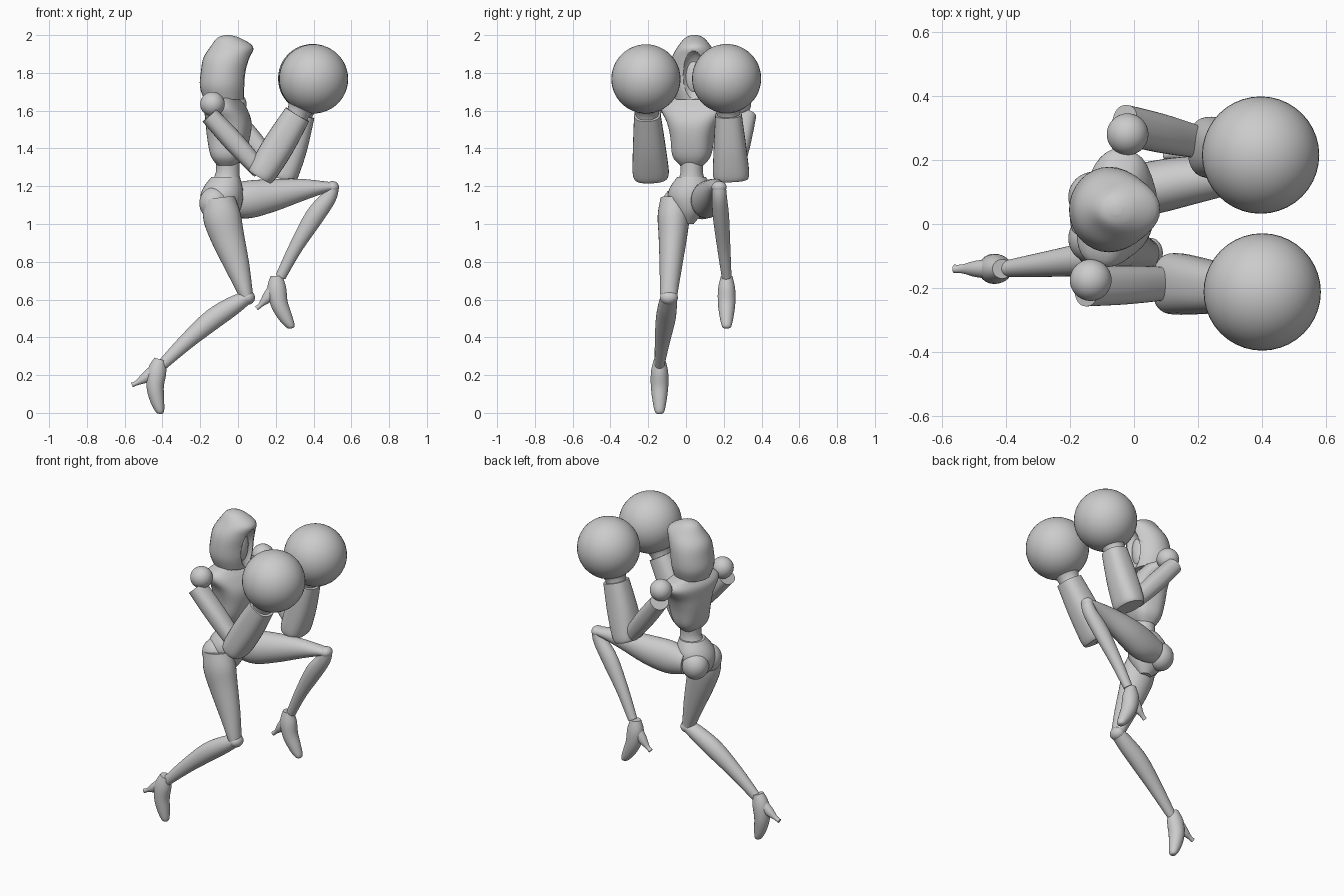
import bpy, bmesh
from math import cos, sin, pi, radians
from mathutils import Vector, Matrix

old = bpy.data.objects.get("Cube")
if old:
    bpy.data.objects.remove(old)

grey = bpy.data.materials.new("plain grey")
grey.use_nodes = True
COLOR = (0.6, 0.6, 0.6, 1)
grey.diffuse_color = COLOR
grey.node_tree.nodes["Principled BSDF"].inputs["Base Color"].default_value = COLOR


def finish(name, bm, angle=35):
    bmesh.ops.recalc_face_normals(bm, faces=bm.faces)
    mesh = bpy.data.meshes.new(name)
    bm.to_mesh(mesh)
    bm.free()
    mesh.materials.append(grey)
    ob = bpy.data.objects.new(name, mesh)
    bpy.context.collection.objects.link(ob)
    bpy.ops.object.select_all(action='DESELECT')
    ob.select_set(True)
    bpy.context.view_layer.objects.active = ob
    bpy.ops.object.shade_smooth_by_angle(angle=radians(angle))
    return ob


def ball(name, center, size):
    bm = bmesh.new()
    bmesh.ops.create_uvsphere(bm, u_segments=40, v_segments=24, radius=1)
    bmesh.ops.transform(bm, verts=bm.verts, matrix=Matrix.LocRotScale(Vector(center), None, Vector(size)))
    return finish(name, bm)


def curve_point(k, i, t):
    """Catmull-Rom interpolation of ring values."""
    p0, p1, p2, p3 = (k[min(max(i + d, 0), len(k) - 1)] for d in (-1, 0, 1, 2))
    return [b + t * ((c - a) / 2 + t * (a - 2.5 * b + 2 * c - d / 2 + t * (1.5 * (b - c) + (d - a) / 2)))
            for a, b, c, d in zip(p0, p1, p2, p3)]


def loft(name, rings, side=(0, 1, 0), axis=None, square=1.0, steps=4, sides=32, angle=35):
    """Rings are x, y, z, half depth, half width (along side)."""
    keys = [curve_point(rings, i, s / steps) for i in range(len(rings) - 1) for s in range(steps)]
    keys.append(list(rings[-1]))
    bm = bmesh.new()
    loops = []
    for n, key in enumerate(keys):
        tangent = axis or Vector(keys[min(n + 1, len(keys) - 1)][:3]) - Vector(keys[max(n - 1, 0)][:3])
        tangent = Vector(tangent).normalized()
        w = Vector(side)
        w = (w - tangent * w.dot(tangent)).normalized()
        d = w.cross(tangent)
        loop = []
        for j in range(sides):
            c, s = cos(2 * pi * j / sides), sin(2 * pi * j / sides)
            c = abs(c) ** square * (1 if c > 0 else -1)
            s = abs(s) ** square * (1 if s > 0 else -1)
            loop.append(bm.verts.new(Vector(key[:3]) + d * c * key[3] + w * s * key[4]))
        loops.append(loop)
    for a, b in zip(loops, loops[1:]):
        for j in range(sides):
            k = (j + 1) % sides
            bm.faces.new((a[j], a[k], b[k], b[j]))
    bm.faces.new(loops[0])
    bm.faces.new(loops[-1])
    return finish(name, bm, angle)


UP = (0, 0, 1)
TURN = (0.24, 0.97, 0)  # shoulder line of the twisted upper body

# Hood with a hollowed face opening, face and neck
hood = loft("hood", [(-.075, .045, 1.66, .105, .105), (-.08, .045, 1.73, .122, .13), (-.073, .045, 1.81, .123, .132),
                     (-.058, .045, 1.88, .125, .12), (-.033, .045, 1.94, .112, .088),
                     (-.05, .045, 1.985, .06, .05), (-.055, .045, 2.0, .015, .015)], axis=UP)
cutter = ball("face_opening_cutter", (.1, .04, 1.77), (.1, .075, .15))
cutter.hide_render = True
cutter.hide_set(True)
cut = hood.modifiers.new("opening", 'BOOLEAN')
cut.operation = 'DIFFERENCE'
cut.object = cutter
ball("face", (-.03, .04, 1.79), (.062, .06, .12))
loft("neck", [(-.06, .045, 1.58, .055, .06), (-.06, .045, 1.72, .045, .045)], axis=UP)

# Chest, waist and pelvis
loft("chest", [(-.055, .03, 1.31, .05, .06), (-.055, .03, 1.36, .085, .1), (-.05, .035, 1.46, .11, .115),
               (-.05, .04, 1.54, .115, .14), (-.065, .05, 1.61, .1, .185), (-.07, .05, 1.65, .075, .165),
               (-.07, .05, 1.68, .055, .07)], side=TURN, axis=UP, square=.75)
loft("waist", [(-.07, .03, 1.2, .085, .085), (-.055, .03, 1.27, .063, .06), (-.055, .03, 1.35, .065, .065)], axis=UP)
loft("pelvis", [(-.075, .01, 1.0, .035, .03), (-.085, .015, 1.06, .09, .075), (-.087, .02, 1.13, .113, .115),
                (-.08, .025, 1.19, .105, .112), (-.065, .03, 1.25, .075, .075)], axis=UP)
for name, y in (("left_buttock", .085), ("right_buttock", -.045)):
    ball(name, (-.125, y, 1.11), (.08, .078, .085))

# Arms: shoulder ball, upper arm, forearm, wrist cup and round glove
ARMS = {
    "left": ((-.02, .28, 1.635), (-.03, .31, 1.575), (.2, .255, 1.29),
             (.235, .24, 1.24), (.335, .225, 1.58), (.395, .215, 1.77)),
    "right": ((-.135, -.175, 1.635), (-.15, -.195, 1.575), (.12, -.185, 1.28),
              (.115, -.185, 1.25), (.315, -.205, 1.58), (.4, -.212, 1.768)),
}
for label, points in ARMS.items():
    shoulder, top, bend, elbow, wrist, hand = map(Vector, points)
    ball(label + "_shoulder", shoulder, (.065, .065, .065))
    loft(label + "_upper_arm", [(*top, .05, .062), (*top.lerp(bend, .5), .055, .06), (*bend, .045, .05)], square=.85)
    loft(label + "_forearm", [(*elbow, .068, .09), (*elbow.lerp(wrist, .1), .078, .096),
                              (*elbow.lerp(wrist, .5), .083, .086), (*wrist, .072, .07)], square=.8)
    loft(label + "_wrist", [(*wrist.lerp(hand, -.1), .058, .06), (*wrist.lerp(hand, .15), .066, .068),
                            (*wrist.lerp(hand, .6), .115, .115)])
    ball(label + "_glove", hand, (.183, .183, .183))

# Legs: the left is raised, the right trails behind
loft("left_thigh", [(-.07, .095, 1.12, .075, .07), (.04, .11, 1.128, .099, .082), (.17, .135, 1.15, .088, .076),
                    (.33, .155, 1.18, .06, .055), (.46, .17, 1.195, .031, .042), (.51, .175, 1.195, .024, .036)])
loft("left_shin", [(.505, .175, 1.2, .03, .036), (.48, .177, 1.14, .041, .04), (.405, .185, 1.04, .05, .043),
                   (.305, .2, .875, .037, .035), (.225, .215, .72, .028, .026)])
ball("left_knee", (.5, .175, 1.195), (.035, .04, .032))
loft("right_thigh", [(-.1, -.055, 1.13, .085, .08), (-.085, -.065, 1.04, .1, .085), (-.055, -.07, .93, .089, .075),
                     (-.005, -.08, .78, .066, .06), (.035, -.09, .65, .042, .048), (.045, -.09, .61, .036, .044)])
loft("right_shin", [(.045, -.09, .61, .036, .044), (-.03, -.098, .565, .05, .05), (-.135, -.108, .495, .055, .052),
                    (-.27, -.125, .38, .043, .04), (-.4, -.14, .255, .029, .026)])
ball("right_knee", (.05, -.09, .61), (.04, .047, .038))


# High-heeled boots
def boot(label, ankle, turn):
    spin = Matrix.Rotation(radians(turn), 3, 'Y')

    def place(rings):
        return [(*(Vector(ankle) + spin @ Vector((x, 0, z))), a, b) for x, z, a, b in rings]
    loft(label + "_boot", place([(.005, .015, .032, .03), (.005, -.05, .05, .045), (.018, -.13, .046, .046),
                                 (.05, -.2, .037, .037), (.08, -.25, .022, .025), (.085, -.262, .008, .012)]))
    loft(label + "_heel", place([(0, -.04, .035, .032), (-.045, -.1, .028, .026), (-.08, -.138, .013, .014),
                                 (-.102, -.157, .013, .013)]))


boot("left", (.2, .215, .71), 0)
boot("right", (-.42, -.14, .27), 16)
